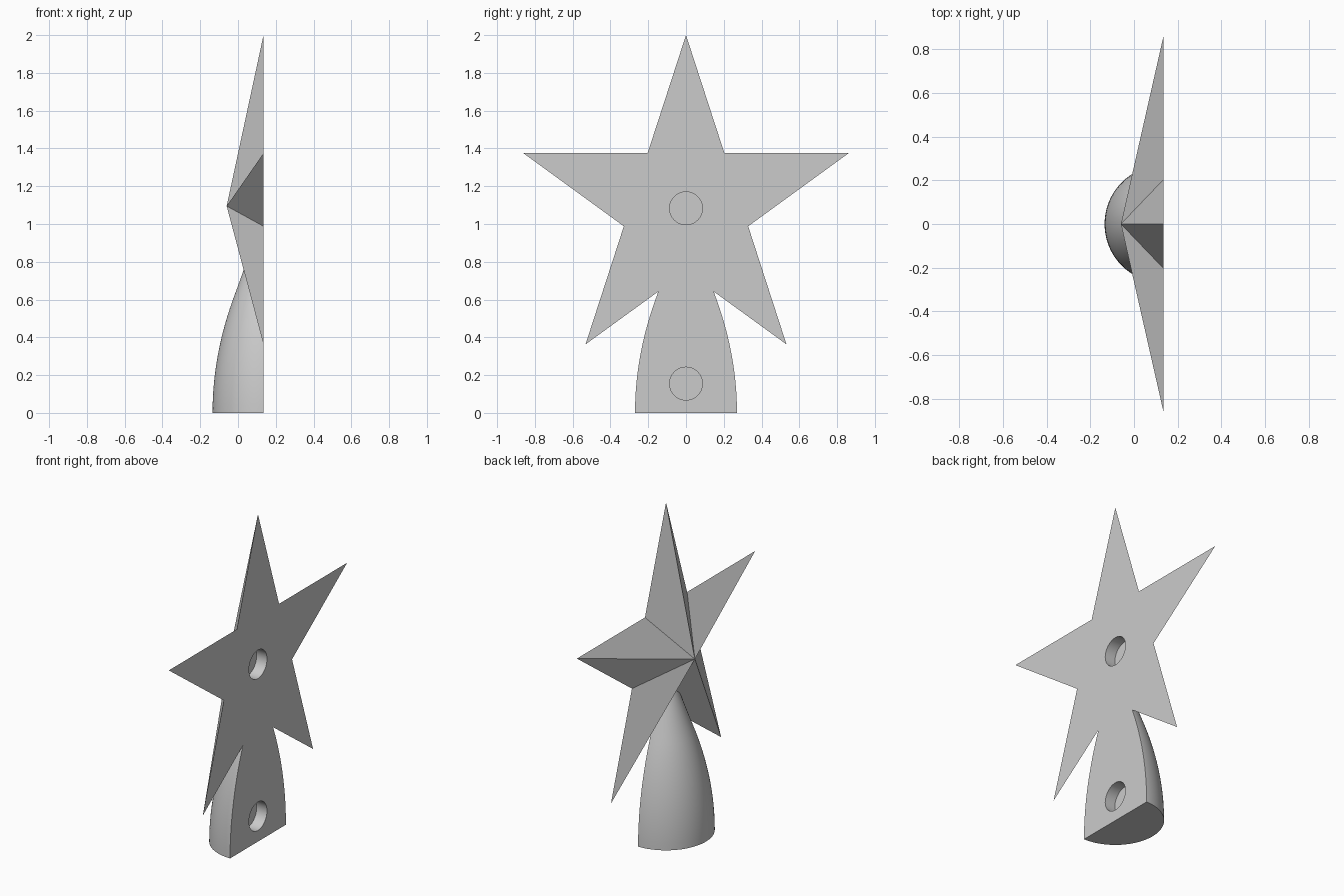
import bpy
import bmesh
from math import sin, cos, pi, radians
from mathutils import Matrix, Vector

cube = bpy.data.objects.get("Cube")
if cube:
    bpy.data.objects.remove(cube, do_unlink=True)

BACK = 0.135                        # plane of the flat side
APEX = Vector((-0.06, 0, 1.095))    # raised centre of the star
SEGMENTS = 96


def add_object(name, bm):
    bmesh.ops.recalc_face_normals(bm, faces=bm.faces)
    mesh = bpy.data.meshes.new(name)
    bm.to_mesh(mesh)
    bm.free()
    obj = bpy.data.objects.new(name, mesh)
    bpy.context.collection.objects.link(obj)
    return obj


def combine(target, other, operation):
    """Apply a boolean to the target and remove the other object."""
    other.hide_render = True
    mod = target.modifiers.new(operation.title(), 'BOOLEAN')
    mod.operation = operation
    mod.solver = 'EXACT'
    mod.object = other
    bpy.context.view_layer.objects.active = target
    bpy.ops.object.modifier_apply(modifier=mod.name)
    bpy.data.objects.remove(other, do_unlink=True)


# Star: a five-pointed pyramid, run past the back plane and trimmed later
def make_star():
    bm = bmesh.new()
    over = 1.2
    apex = bm.verts.new(APEX)
    rim = []
    for i in range(10):
        radius = (0.346 if i % 2 else 0.905) * over
        a = i * pi / 5
        rim.append(bm.verts.new((APEX.x + (BACK - APEX.x) * over,
                                 radius * sin(a), APEX.z + radius * cos(a))))
    for i in range(10):
        bm.faces.new((apex, rim[i], rim[(i + 1) % 10]))
    bm.faces.new(rim)
    return add_object("star_with_stand", bm)


# Stand: a bullet-shaped turned body, later halved by the back plane
def stand_radius(z):
    return 0.27 - 0.3 * z * z if z < 0.64 else 0.147 - 0.36 * (z - 0.64)


def make_stand():
    bm = bmesh.new()
    rings = []
    steps = 24
    for k in range(steps + 1):
        z = 0.95 * k / steps
        r = stand_radius(z)
        ring = []
        for i in range(SEGMENTS):
            a = 2 * pi * (i + 0.5) / SEGMENTS
            ring.append(bm.verts.new((BACK + r * cos(a), r * sin(a), z)))
        rings.append(ring)
    for low, high in zip(rings, rings[1:]):
        for i in range(SEGMENTS):
            j = (i + 1) % SEGMENTS
            bm.faces.new((low[i], low[j], high[j], high[i]))
    bm.faces.new(rings[0])
    bm.faces.new(rings[-1])
    return add_object("stand", bm)


# Cutter for everything behind the flat side
def make_back_cutter():
    bm = bmesh.new()
    bmesh.ops.create_cube(bm, size=4, matrix=Matrix.Translation((BACK + 2, 0, 1)))
    return add_object("back_cutter", bm)


# Cutter for a round blind hole in the flat side
def make_hole_cutter(z, depth=0.07):
    bm = bmesh.new()
    place = Matrix.Translation((BACK, 0, z)) @ Matrix.Rotation(pi / 2, 4, 'Y')
    bmesh.ops.create_cone(bm, cap_ends=True, segments=48, radius1=0.087,
                          radius2=0.087, depth=2 * depth, matrix=place)
    return add_object("hole_cutter", bm)


body = make_star()
combine(body, make_stand(), 'UNION')
combine(body, make_back_cutter(), 'DIFFERENCE')
for hole_z in (1.083, 0.155):
    combine(body, make_hole_cutter(hole_z), 'DIFFERENCE')

# Single plain grey
grey = bpy.data.materials.new("light_grey")
grey.use_nodes = True
colour = (0.6, 0.6, 0.6, 1)
grey.diffuse_color = colour
for node in grey.node_tree.nodes:
    if node.type == 'BSDF_PRINCIPLED':
        node.inputs["Base Color"].default_value = colour
body.data.materials.clear()
body.data.materials.append(grey)

# Smooth stand and holes, crisp star facets
bpy.ops.object.select_all(action='DESELECT')
body.select_set(True)
bpy.context.view_layer.objects.active = body
bpy.ops.object.shade_smooth_by_angle(angle=radians(25))
